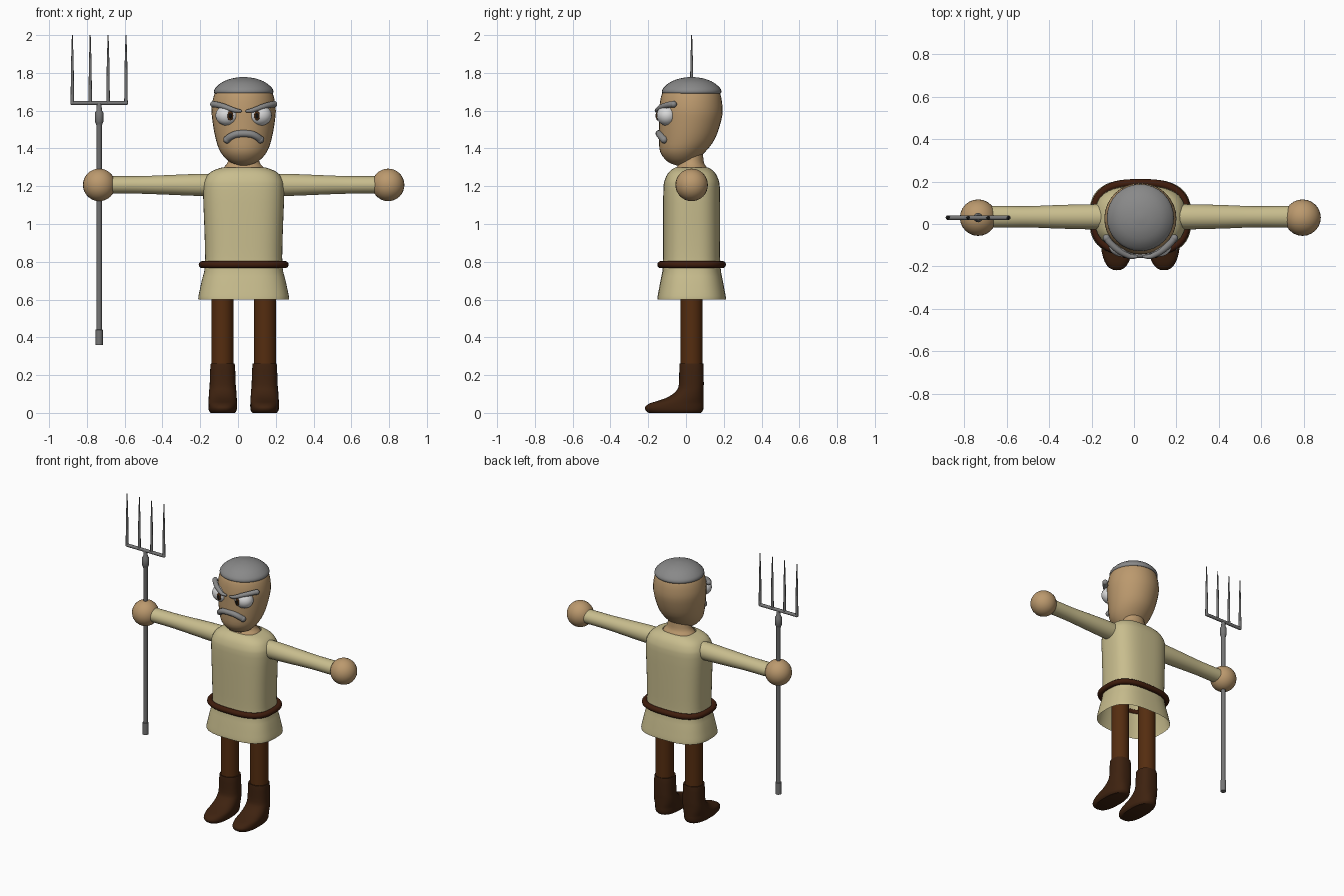
import bpy
from math import sin, cos, pi, radians, copysign
from mathutils import Vector

if "Cube" in bpy.data.objects:
    bpy.data.objects.remove(bpy.data.objects["Cube"], do_unlink=True)

CX, CY = 0.03, 0.03   # body axis


def material(name, r, g, b):
    m = bpy.data.materials.new(name)
    m.use_nodes = True
    m.diffuse_color = (r, g, b, 1)
    bsdf = next(n for n in m.node_tree.nodes if n.type == "BSDF_PRINCIPLED")
    bsdf.inputs["Base Color"].default_value = (r, g, b, 1)
    bsdf.inputs["Roughness"].default_value = 0.8
    return m


SKIN = material("skin", 0.50, 0.32, 0.155)
CLOTH = material("tunic_cloth", 0.58, 0.51, 0.27)
PANTS = material("brown_trousers", 0.09, 0.026, 0.005)
LEATHER = material("dark_boot_leather", 0.048, 0.016, 0.005)
BELT = material("belt_leather", 0.05, 0.012, 0.004)
HAIR = material("grey_hair", 0.25, 0.25, 0.25)
METAL = material("fork_grey", 0.18, 0.18, 0.18)
WHITE = material("eye_white", 0.70, 0.70, 0.70)
IRIS = material("iris_brown", 0.07, 0.025, 0.006)
BLACK = material("pupil_black", 0.005, 0.005, 0.005)


def finish(ob, name, mat):
    ob.name = name
    ob.data.materials.clear()
    ob.data.materials.append(mat)
    bpy.ops.object.select_all(action="DESELECT")
    ob.select_set(True)
    bpy.context.view_layer.objects.active = ob
    bpy.ops.object.shade_smooth_by_angle(angle=radians(45))
    return ob


def blend(rings, steps):
    """Catmull-Rom interpolation between rings."""
    out = []
    last = len(rings) - 1
    for i in range(last):
        p = [rings[max(0, min(last, i + k))] for k in (-1, 0, 1, 2)]
        for s in range(steps):
            t = s / steps
            out.append([b + t / 2 * (c - a + t * (2*a - 5*b + 4*c - d + t * (3*b - a - 3*c + d)))
                        for a, b, c, d in zip(*p)])
    return out + [list(rings[-1])]


def loft(name, mat, rings, at=(0, 0, 0), power=2.0, n=32, steps=3, caps=(True, True), rot=(0, 0, 0)):
    """Skin rings given as (height, y centre, x radius, y radius)."""
    rings = blend(rings, steps) if steps > 1 else rings
    verts = []
    for z, yc, rx, ry in rings:
        for k in range(n):
            c, s = cos(2*pi*k/n), sin(2*pi*k/n)
            verts.append((rx * copysign(abs(c) ** (2/power), c),
                          yc + ry * copysign(abs(s) ** (2/power), s), z))
    faces = [(j*n + k, j*n + (k+1) % n, (j+1)*n + (k+1) % n, (j+1)*n + k)
             for j in range(len(rings) - 1) for k in range(n)]
    if caps[0]:
        faces.append(tuple(reversed(range(n))))
    if caps[1]:
        faces.append(tuple(range(len(verts) - n, len(verts))))
    me = bpy.data.meshes.new(name)
    me.from_pydata(verts, [], faces)
    ob = bpy.data.objects.new(name, me)
    bpy.context.collection.objects.link(ob)
    ob.location, ob.rotation_euler = at, rot
    return finish(ob, name, mat)


def ball(name, mat, at, size):
    bpy.ops.mesh.primitive_uv_sphere_add(segments=24, ring_count=16, radius=1, location=at)
    ob = bpy.context.object
    ob.scale = size
    return finish(ob, name, mat)


def tube(name, mat, points, radii, cyclic=False):
    cu = bpy.data.curves.new(name, "CURVE")
    cu.dimensions = "3D"
    cu.bevel_depth, cu.bevel_resolution, cu.use_fill_caps = 1.0, 4, True
    sp = cu.splines.new("POLY")
    sp.points.add(len(points) - 1)
    for p, co, r in zip(sp.points, points, radii):
        p.co, p.radius = (*co, 1), r
    sp.use_cyclic_u = cyclic
    ob = bpy.data.objects.new(name, cu)
    bpy.context.collection.objects.link(ob)
    bpy.ops.object.select_all(action="DESELECT")
    ob.select_set(True)
    bpy.context.view_layer.objects.active = ob
    bpy.ops.object.convert(target="MESH")
    return finish(bpy.context.object, name, mat)


# Tunic, open at the hem, and neck
loft("tunic", CLOTH,
     [(0.60, 0, .24, .182), (0.62, 0, .239, .18), (0.70, 0, .222, .165), (0.78, 0, .205, .152),
      (0.95, 0, .207, .151), (1.18, 0, .215, .15), (1.24, 0, .203, .14), (1.275, 0, .175, .12),
      (1.295, 0, .13, .095), (1.30, 0, .105, .08)],
     at=(CX, CY, 0), power=2.8, n=48, caps=(False, False))
loft("neck", SKIN, [(1.27, 0, .125, .095), (1.30, 0, .105, .08), (1.325, 0, .085, .065), (1.37, 0, .075, .06)],
     at=(CX, CY, 0))

# Belt following the waist
ring = []
for k in range(48):
    c, s = cos(2*pi*k/48), sin(2*pi*k/48)
    ring.append((CX + .219 * copysign(abs(c) ** .72, c), CY + .163 * copysign(abs(s) ** .72, s), .785))
tube("belt", BELT, ring, [.019] * 48, cyclic=True)

# Head and hair cap
loft("head", SKIN,
     [(1.31, -.03, .02, .02), (1.33, -.027, .075, .07), (1.38, -.018, .122, .118),
      (1.45, .005, .148, .148), (1.55, .022, .166, .165), (1.62, .026, .169, .167),
      (1.70, .027, .15, .15), (1.75, .03, .1, .1)], at=(CX, 0, 0))
loft("hair_cap", HAIR,
     [(1.69, 0, .152, .152), (1.70, 0, .158, .158), (1.72, 0, .150, .150), (1.75, 0, .115, .115),
      (1.77, 0, .065, .065), (1.778, 0, .012, .012)], at=(CX, CY, 0))

# Limbs and facial features on both sides
for s, side in ((-1, "right"), (1, "left")):
    loft(side + "_sleeve", CLOTH,
         [(.15, 0, .059, .059), (.25, 0, .058, .059), (.40, 0, .052, .055), (.53, 0, .047, .05),
          (.64, 0, .046, .051), (.75, 0, .046, .052)],
         at=(CX, .034, 1.207), rot=(0, s * pi / 2, 0))
    ball(side + "_hand", SKIN, (CX + s * .765, CY, 1.207), (.086, .086, .086))

    loft(side + "_leg", PANTS, [(.2, 0, .058, .058), (.78, 0, .058, .058)],
         at=(CX + s * .113, CY, 0), steps=1)
    loft(side + "_boot", LEATHER,
         [(0, -.06, .064, .138), (.012, -.062, .073, .151), (.03, -.062, .076, .155),
          (.05, -.05, .076, .143), (.065, -.026, .075, .119), (.085, .0, .074, .093),
          (.115, .02, .072, .073), (.15, .028, .069, .066), (.25, .029, .065, .064),
          (.26, .029, .060, .060)],
         at=(CX + s * .111, 0, 0), power=2.4)

    ball(side + "_eye", WHITE, (CX + s * .086, -.1, 1.575), (.063, .055, .055))
    ball(side + "_iris", IRIS, (CX + s * .071, -.151, 1.573), (.016, .008, .025))
    ball(side + "_pupil", BLACK, (CX + s * .071, -.157, 1.573), (.009, .004, .014))

    # Slanted eyebrow, thicker at its outer end
    brow = blend([(.018, -.153, 1.598, .008), (.05, -.153, 1.603, .012), (.10, -.127, 1.620, .015),
                  (.14, -.092, 1.631, .016), (.160, -.066, 1.634, .017)], 4)
    path = [(CX + s * p[0], p[1], p[2]) for p in brow]
    tube(side + "_eyebrow", HAIR, path, [p[3] for p in brow])
    for end, r in ((0, .008), (-1, .0175)):
        ball(side + "_eyebrow_end", HAIR, path[end], (r, r, r))
    ball(side + "_moustache_end", HAIR, (CX + s * .088, -.116, 1.447), (.02, .02, .02))

# Drooping moustache
arc = [(-.088, -.116, 1.447), (-.065, -.132, 1.465), (-.03, -.141, 1.477), (.03, -.141, 1.477),
       (.065, -.132, 1.465), (.088, -.116, 1.447)]
arc = blend(arc, 4)
tube("moustache", HAIR, [(CX + x, y, z) for x, y, z in arc], [.019] * len(arc))

# Pitchfork
FX = -.735
loft("fork_handle", METAL,
     [(z, 0, r, r) for z, r in ((.36, .019), (.44, .019), (.441, .0145), (1.52, .0145), (1.535, .019),
                                (1.54, .022), (1.59, .022), (1.60, .015), (1.64, .012))],
     at=(FX, CY, 0), n=16, steps=1)
HALF = .142
tube("fork_crossbar", METAL, [(FX - HALF, CY, 1.64), (FX + HALF, CY, 1.64)], [.011] * 2)
for i in range(4):
    x = FX + HALF * (2 * i / 3 - 1)
    ball("tine_root", METAL, (x, CY, 1.64), (.011, .011, .011))
    loft("tine", METAL, [(1.64, 0, .0095, .0095), (1.85, 0, .007, .007), (2.0, 0, .0025, .0025)],
         at=(x, CY, 0), n=12, steps=1)
